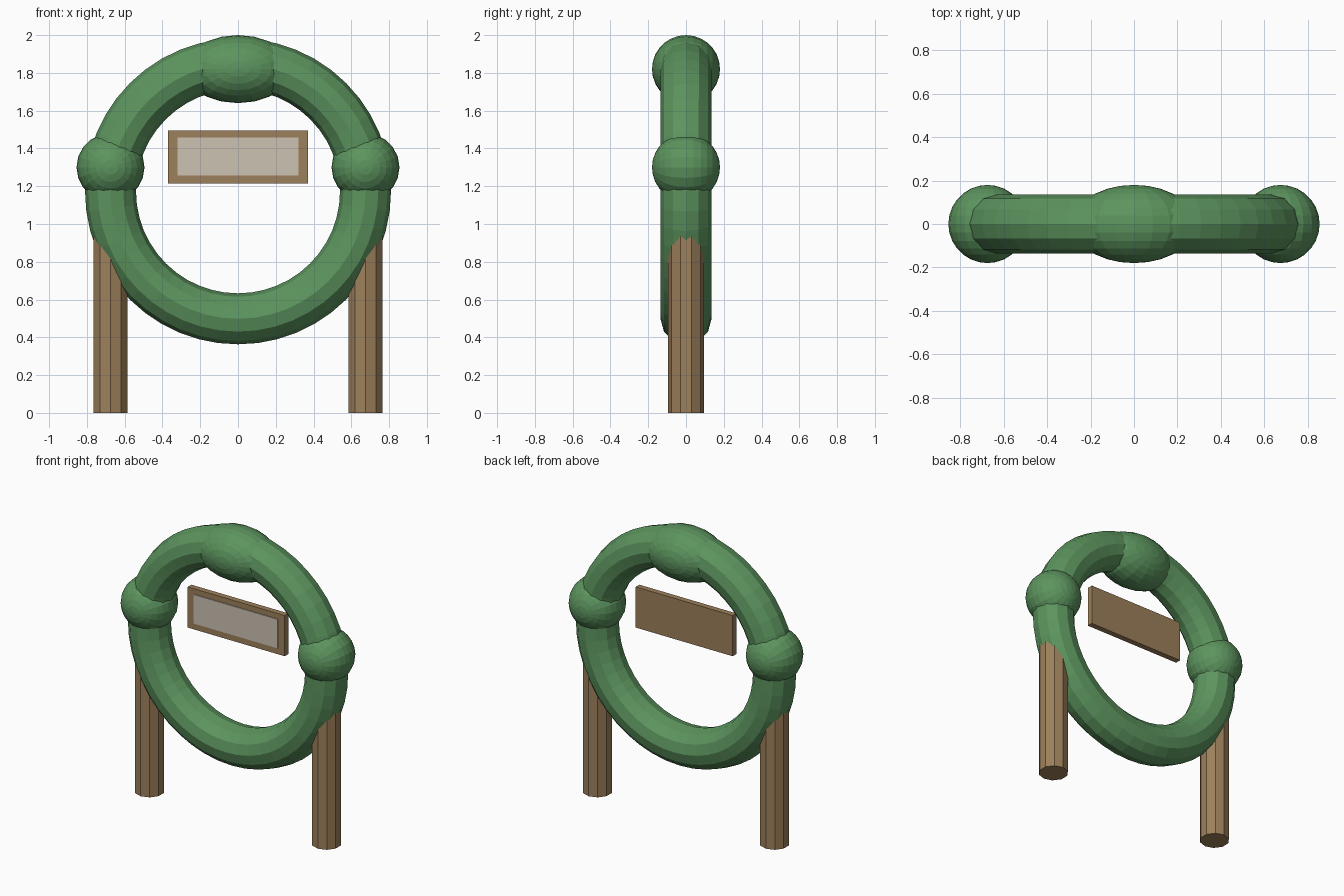
import bpy
import math

cube = bpy.data.objects.get("Cube")
if cube:
    bpy.data.objects.remove(cube, do_unlink=True)


def material(name, rgb):
    m = bpy.data.materials.new(name)
    m.use_nodes = True
    colour = (*rgb, 1.0)
    m.diffuse_color = colour
    m.node_tree.nodes["Principled BSDF"].inputs["Base Color"].default_value = colour
    return m


LEAF = material("leaf green", (0.107, 0.296, 0.112))
WOOD = material("wood brown", (0.34, 0.215, 0.105))
PAPER = material("pale cream", (0.60, 0.54, 0.45))


def finish(name, mat):
    obj = bpy.context.object
    obj.name = name
    obj.data.materials.clear()
    obj.data.materials.append(mat)
    return obj


def bush(name, location, scale):
    bpy.ops.mesh.primitive_uv_sphere_add(
        segments=20, ring_count=14, radius=0.18, location=location,
        rotation=(math.pi / 2, 0, 0))
    finish(name, LEAF).scale = scale


def box(name, location, size, mat):
    bpy.ops.mesh.primitive_cube_add(size=1, location=location)
    finish(name, mat).scale = size


RING_R, TUBE_R, RING_Z = 0.675, 0.135, 1.173

# Upright hedge ring
bpy.ops.mesh.primitive_torus_add(
    major_radius=RING_R, minor_radius=TUBE_R, major_segments=48,
    minor_segments=12, location=(0, 0, RING_Z), rotation=(math.pi / 2, 0, 0))
finish("hedge_ring", LEAF)

# Leafy clumps: a wide one on top, a round one on each side
bush("top_clump", (0, 0, 1.82), (1.58, 1, 1))

for side, x in (("left", RING_R), ("right", -RING_R)):
    bush(side + "_clump", (x, 0, 1.3), (1, 1, 1))
    # Ten-sided wooden post ending inside the ring
    bpy.ops.mesh.primitive_cylinder_add(
        vertices=10, radius=0.095, depth=1.1, location=(x, 0, 0.55))
    finish(side + "_post", WOOD)

# Sign board with a pale plate on the front
box("sign_board", (0, 0, 1.355), (0.74, 0.04, 0.28), WOOD)
box("sign_plate", (0, -0.022, 1.358), (0.64, 0.008, 0.20), PAPER)
